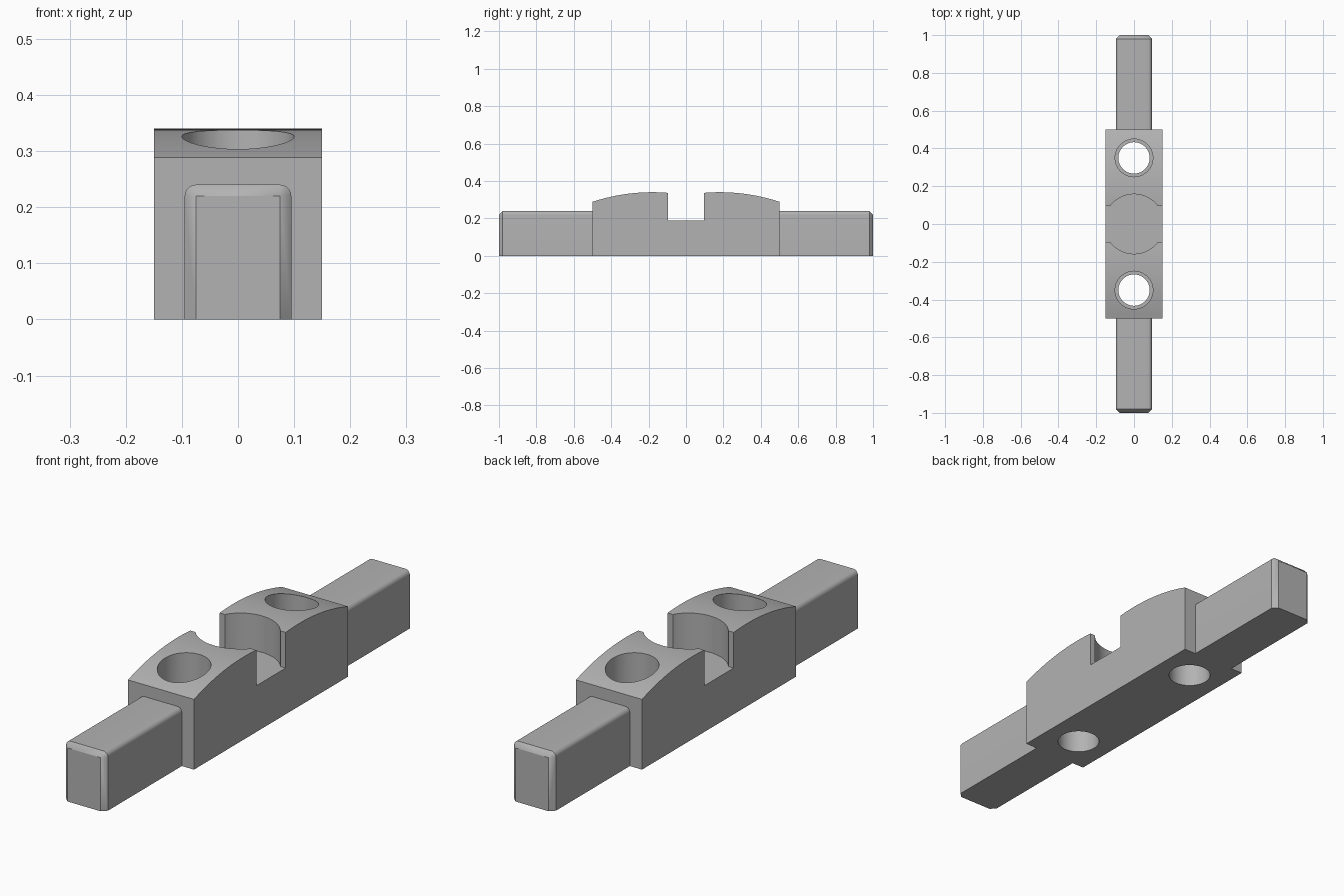
import bpy, bmesh, math

default = bpy.data.objects.get("Cube")
if default:
    bpy.data.objects.remove(default, do_unlink=True)

steel = bpy.data.materials.new("plain_grey")
steel.use_nodes = True
GREY = (0.45, 0.45, 0.45, 1)
steel.diffuse_color = GREY
steel.node_tree.nodes["Principled BSDF"].inputs["Base Color"].default_value = GREY


def make(name, bm):
    """Turn a bmesh into a named, coloured object."""
    bmesh.ops.remove_doubles(bm, verts=bm.verts, dist=1e-5)
    bmesh.ops.recalc_face_normals(bm, faces=bm.faces)
    mesh = bpy.data.meshes.new(name)
    bm.to_mesh(mesh)
    bm.free()
    mesh.materials.append(steel)
    obj = bpy.data.objects.new(name, mesh)
    bpy.context.collection.objects.link(obj)
    return obj


def loft(name, rings):
    """Skin closed rings of points and cap both ends."""
    bm = bmesh.new()
    loops = [[bm.verts.new(p) for p in ring] for ring in rings]
    n = len(loops[0])
    for a, b in zip(loops, loops[1:]):
        for i in range(n):
            j = (i + 1) % n
            bm.faces.new((a[i], a[j], b[j], b[i]))
    bm.faces.new(loops[0])
    bm.faces.new(loops[-1])
    return make(name, bm)


def cylinder(name, y, radius, z0, z1, sides=64):
    angles = [2 * math.pi * i / sides for i in range(sides)]
    return loft(name, [[(radius * math.cos(a), y + radius * math.sin(a), z)
                        for a in angles] for z in (z0, z1)])


def smooth(obj):
    bpy.ops.object.select_all(action="DESELECT")
    obj.select_set(True)
    bpy.context.view_layer.objects.active = obj
    bpy.ops.object.shade_smooth_by_angle(angle=math.radians(30))


# Body: side profile with a crowned top, extruded across x
HALF, TOP, CROWN, ARC = 0.5, 0.34, 0.18, 1.02
SLOT, FLOOR = 0.095, 0.19
steps = [SLOT + (HALF - SLOT) * i / 20 for i in range(21)]
crown = [(y, TOP - ARC + math.sqrt(ARC ** 2 - (y - CROWN) ** 2)) for y in steps]
half = [(SLOT, FLOOR)] + crown + [(HALF, 0)]
profile = half + [(-y, z) for y, z in reversed(half)]
body = loft("body", [[(x, y, z) for y, z in profile] for x in (-0.15, 0.15)])

# Cutters: round centre pocket and two stepped bolt holes
cutters = [cylinder("pocket_cutter", 0, 0.158, FLOOR, 0.5)]
for y in (-0.35, 0.35):
    cutters.append(cylinder("hole_cutter", y, 0.083, -0.1, 0.5))
    cutters.append(cylinder("counterbore_cutter", y, 0.1, 0.15, 0.5))
for cutter in cutters:
    mod = body.modifiers.new("cut", "BOOLEAN")
    mod.operation = "DIFFERENCE"
    mod.solver = "EXACT"
    mod.object = cutter
bpy.context.view_layer.update()
graph = bpy.context.evaluated_depsgraph_get()
cut_mesh = bpy.data.meshes.new_from_object(body.evaluated_get(graph))
body.modifiers.clear()
body.data = cut_mesh
for cutter in cutters:
    bpy.data.objects.remove(cutter, do_unlink=True)
smooth(body)

# End bars: rounded upper edges, chamfered outer end
W, H, R = 0.095, 0.24, 0.02
corner = [math.pi / 2 * i / 8 for i in range(9)]
right = [(W, 0)] + [(W - R + R * math.cos(a), H - R + R * math.sin(a)) for a in corner]
section = right + [(-x, z) for x, z in reversed(right)]
tip = [(max(R - W, min(W - R, x)), min(z, H - R)) for x, z in section]
for name, side in (("front_bar", -1), ("back_bar", 1)):
    rings = [[(x, side * y, z) for x, z in shape]
             for shape, y in ((section, HALF), (section, 1 - R), (tip, 1))]
    smooth(loft(name, rings))
